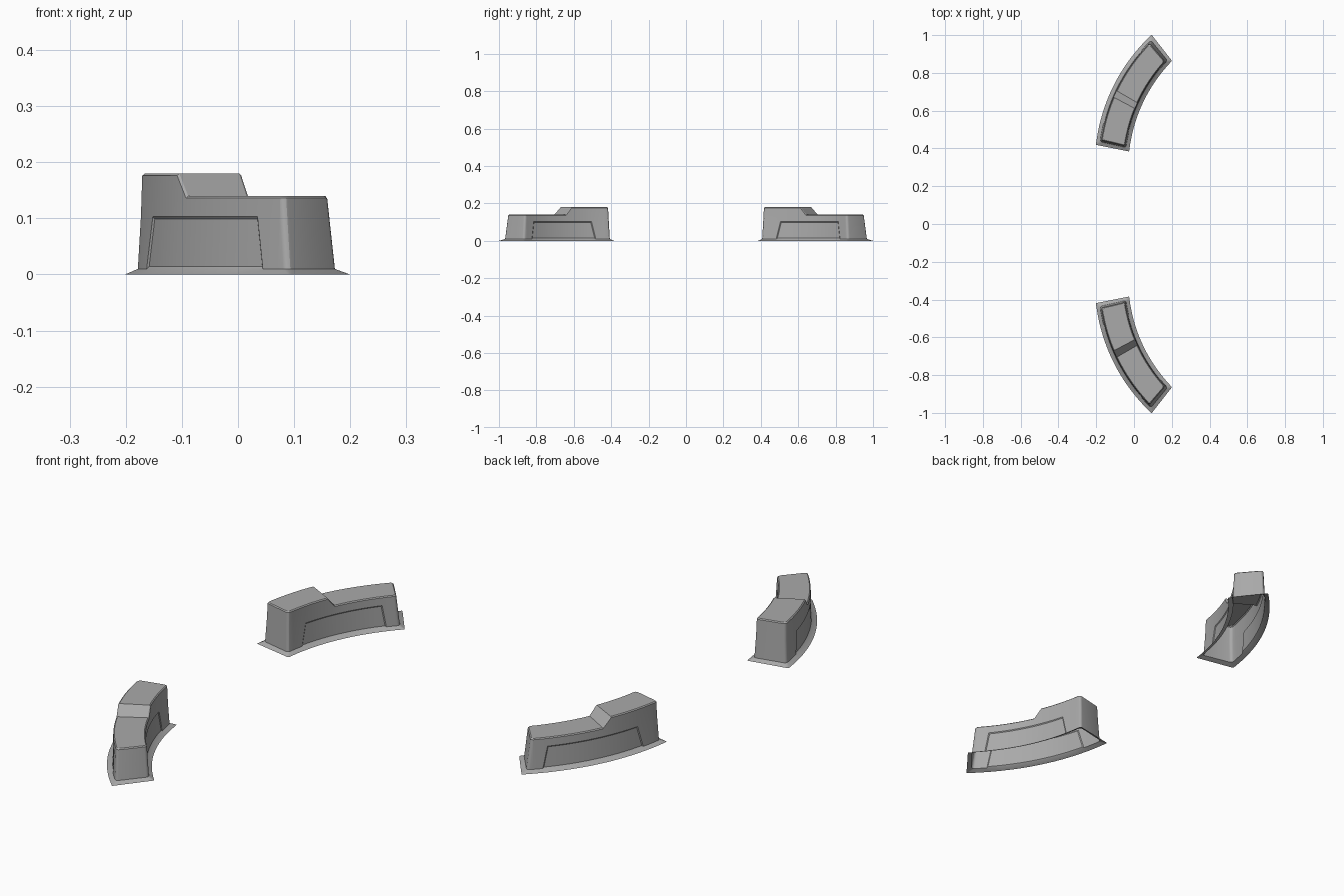
import bpy, bmesh, math
from mathutils import Vector

if "Cube" in bpy.data.objects:
    bpy.data.objects.remove(bpy.data.objects["Cube"], do_unlink=True)

grey = bpy.data.materials.new("plain_grey")
grey.use_nodes = True
colour = (0.4, 0.4, 0.4, 1)
grey.diffuse_color = colour
grey.node_tree.nodes["Principled BSDF"].inputs["Base Color"].default_value = colour

LENGTH, WIDTH = 0.61, 0.174
STEP_START, STEP_END = 0.41, 0.47
PANEL = (0.21, 0.84)          # panel ends along the wall, at its top
PANEL_FOOT = (0.17, 0.87)     # and at its foot
CORNER_STEPS = 4


def bow(start, end, sag):
    """Bowed plan edge as a quadratic curve."""
    a, b = Vector(start), Vector(end)
    along = (b - a).normalized()
    mid = (a + b) / 2 + Vector((-along.y, along.x)) * 2 * sag
    return lambda s: a * (1 - s) ** 2 + mid * 2 * s * (1 - s) + b * s * s


outer = bow((-0.202, 0.419), (0.093, 1.002), 0.058)
inner = bow((-0.026, 0.384), (0.201, 0.864), 0.044)


def height(s):
    t = min(max((s - STEP_START) / (STEP_END - STEP_START), 0), 1)
    return 0.18 - 0.04 * t


stations = [0.09, 0.15, PANEL[0], 0.26, 0.31, 0.36, STEP_START, STEP_END,
            0.53, 0.59, 0.65, 0.71, 0.78, PANEL[1], 0.885, 0.93]


def ring(bm, side, near, far, radius, z, foot=False):
    """Rounded strip outline; returns matching outer and inner vertex rows."""
    plan = []
    arc = [math.pi / 2 * k / CORNER_STEPS for k in range(CORNER_STEPS + 1)]
    for a in arc:
        plan.append((near + radius * (1 - math.sin(a)), side + radius * (1 - math.cos(a))))
    plan = [(l, w) for l, w in reversed([(near + radius * (1 - math.cos(a)),
            side + radius * (1 - math.sin(a))) for a in reversed(arc)])]
    for s in stations:
        if foot and s in PANEL:
            s = PANEL_FOOT[PANEL.index(s)]
        plan.append((s * LENGTH, side))
    for a in arc:
        plan.append((LENGTH - far - radius * (1 - math.sin(a)),
                     side + radius * (1 - math.cos(a))))
    rows = ([], [])
    for l, w in plan:
        s = l / LENGTH
        p, q = outer(s), inner(s)
        for row, v in zip(rows, (w / WIDTH, 1 - w / WIDTH)):
            xy = p.lerp(q, v)
            row.append(bm.verts.new((xy.x, xy.y, z(s))))
    return rows


def wall_ring(bm, z, extra=0, foot=False):
    """Outline of the drafted wall at a height given along the strip."""
    base, hi, lo = 0.018 + extra, z(0), z(1)
    return ring(bm, base + 0.05 * lo, base + 0.05 * hi, base + 0.12 * lo,
                0.012, z, foot)


def bridge(bm, low, high):
    """Join two outlines all the way round; returns the quads by side."""
    sides = []
    for a, b in zip(low, high):
        sides.append([bm.faces.new((a[i], a[i + 1], b[i + 1], b[i]))
                      for i in range(len(a) - 1)])
    for i in (0, -1):
        bm.faces.new((low[0][i], low[1][i], high[1][i], high[0][i]))
    return sides


bm = bmesh.new()
# Sloping foot flange, drafted wall, softened rim
rings = [ring(bm, 0, 0, 0, 0.004, lambda s: 0),
         wall_ring(bm, lambda s: 0.01, foot=True),
         wall_ring(bm, lambda s: 0.103),
         wall_ring(bm, lambda s: height(s) - 0.004),
         wall_ring(bm, height, 0.004)]
bands = [bridge(bm, a, b) for a, b in zip(rings, rings[1:])]

# Stepped top
top = rings[-1]
for i in range(len(top[0]) - 1):
    bm.faces.new((top[0][i], top[0][i + 1], top[1][i + 1], top[1][i]))
bmesh.ops.recalc_face_normals(bm, faces=bm.faces)
if sum(f.normal.z * f.calc_area() for f in bm.faces) < 0:
    bmesh.ops.reverse_faces(bm, faces=bm.faces)

# Shallow recessed panel on each long wall
first = CORNER_STEPS + 1 + stations.index(PANEL[0])
last = CORNER_STEPS + 1 + stations.index(PANEL[1])
for side in bands[1]:
    bmesh.ops.inset_region(bm, faces=side[first:last], thickness=0.004,
                           depth=-0.003, use_even_offset=True)

mesh = bpy.data.meshes.new("curved_barrier_pair")
bm.to_mesh(mesh)
bm.free()
mesh.materials.append(grey)
barriers = bpy.data.objects.new("curved_barrier_pair", mesh)
bpy.context.collection.objects.link(barriers)

bpy.ops.object.select_all(action='DESELECT')
barriers.select_set(True)
bpy.context.view_layer.objects.active = barriers
bpy.ops.object.shade_smooth_by_angle(angle=math.radians(25))

# Matching barrier on the opposite side
mirror = barriers.modifiers.new("opposite_barrier", 'MIRROR')
mirror.use_axis = (False, True, False)
mirror.use_mirror_merge = False
